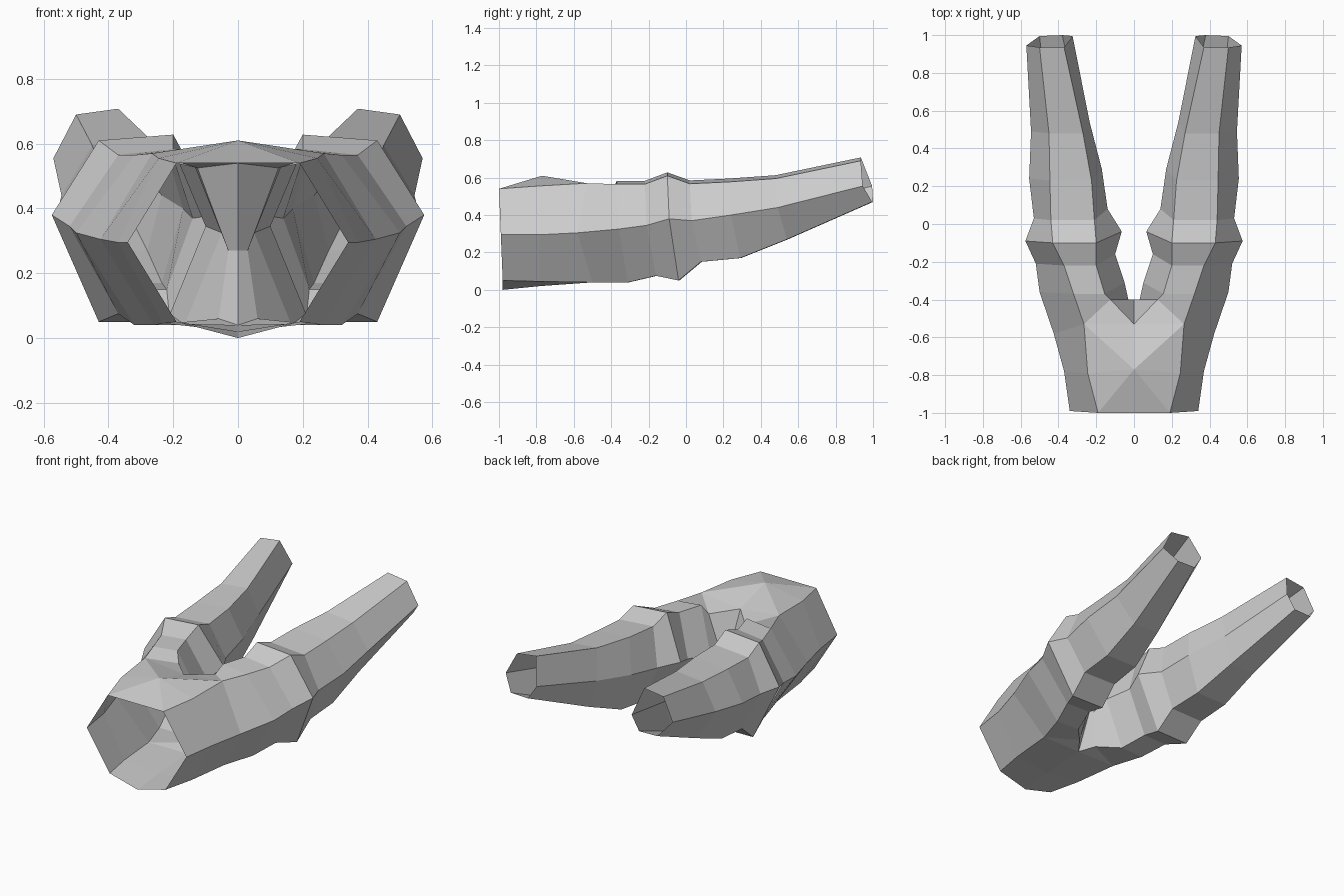
import bpy, bmesh

if "Cube" in bpy.data.objects:
    bpy.data.objects.remove(bpy.data.objects["Cube"])

# Right half of an open, low-poly trouser shell lying on its back; mirrored across x.
bm = bmesh.new()

def pts(coords):
    return [bm.verts.new(c) for c in coords]

def bridge(a, b, closed):
    n = len(a)
    for i in range(n if closed else n - 1):
        j = (i + 1) % n
        bm.faces.new((a[i], a[j], b[j], b[i]))

# Waist half-rings: top centre, top, side, bottom, bottom centre
waist = pts([(0, -1, .54), (.19, -1, .54), (.34, -.99, .295), (.19, -.98, .05), (0, -.98, 0)])
belly = pts([(0, -.77, .61), (.245, -.79, .555), (.37, -.78, .295), (.23, -.78, .045), (0, -.78, .02)])

# Thigh ring: top outer, outer, bottom outer, bottom inner, inner, top inner
thigh = pts([(.265, -.53, .57), (.425, -.58, .305), (.26, -.50, .04),
             (.06, -.42, .06), (.03, -.40, .27), (.125, -.40, .525)])
top_c, mid_c, bot_c = pts([(0, -.53, .54), (0, -.40, .27), (0, -.50, .04)])

# Body panels; the belly peak fans out to the corners around it
bridge(waist[1:], belly[1:], False)
bridge(belly[1:4], thigh[:3], False)
peak = belly[0]
fan = [waist[0], waist[1], belly[1], thigh[0], top_c]
for a, b in zip(fan, fan[1:]):
    bm.faces.new((peak, a, b))
bm.faces.new((belly[3], thigh[2], bot_c, belly[4]))

# Crotch panels
bm.faces.new((top_c, thigh[0], thigh[5]))
bm.faces.new((top_c, thigh[5], thigh[4], mid_c))
bm.faces.new((mid_c, thigh[4], thigh[3], bot_c))
bm.faces.new((bot_c, thigh[3], thigh[2]))

# Leg stations: y, x inner, x top inner, x top outer, x outer, z top, z side, z bottom
stations = [
    (-.37, .05, .155, .32, .50, .565, .325, .04),
    (-.22, .10, .20, .37, .52, .565, .345, .075),
    (-.10, .065, .20, .43, .575, .61, .38, .05),
    (.02, .14, .21, .44, .53, .567, .37, .15),
    (.23, .17, .225, .445, .555, .577, .40, .17),
    (.48, .235, .27, .45, .545, .595, .44, .27),
    (.935, .325, .37, .50, .57, .69, .555, .47),
]
prev = thigh
for y, xi, xti, xto, xo, zt, zs, zb in stations:
    ring = pts([(xto, y, zt), (xo, y + .01, zs), (xto, y + .06, zb),
                (xti + .01, y + .065, zb), (xi, y + .06, zs), (xti, y, zt + .018)])
    bridge(prev, ring, True)
    prev = ring

bmesh.ops.recalc_face_normals(bm, faces=bm.faces)
mesh = bpy.data.meshes.new("trousers")
bm.to_mesh(mesh)
bm.free()
obj = bpy.data.objects.new("trousers", mesh)
bpy.context.collection.objects.link(obj)

# Left half
mirror = obj.modifiers.new("mirror", 'MIRROR')
mirror.use_clip = True
mirror.merge_threshold = .001
